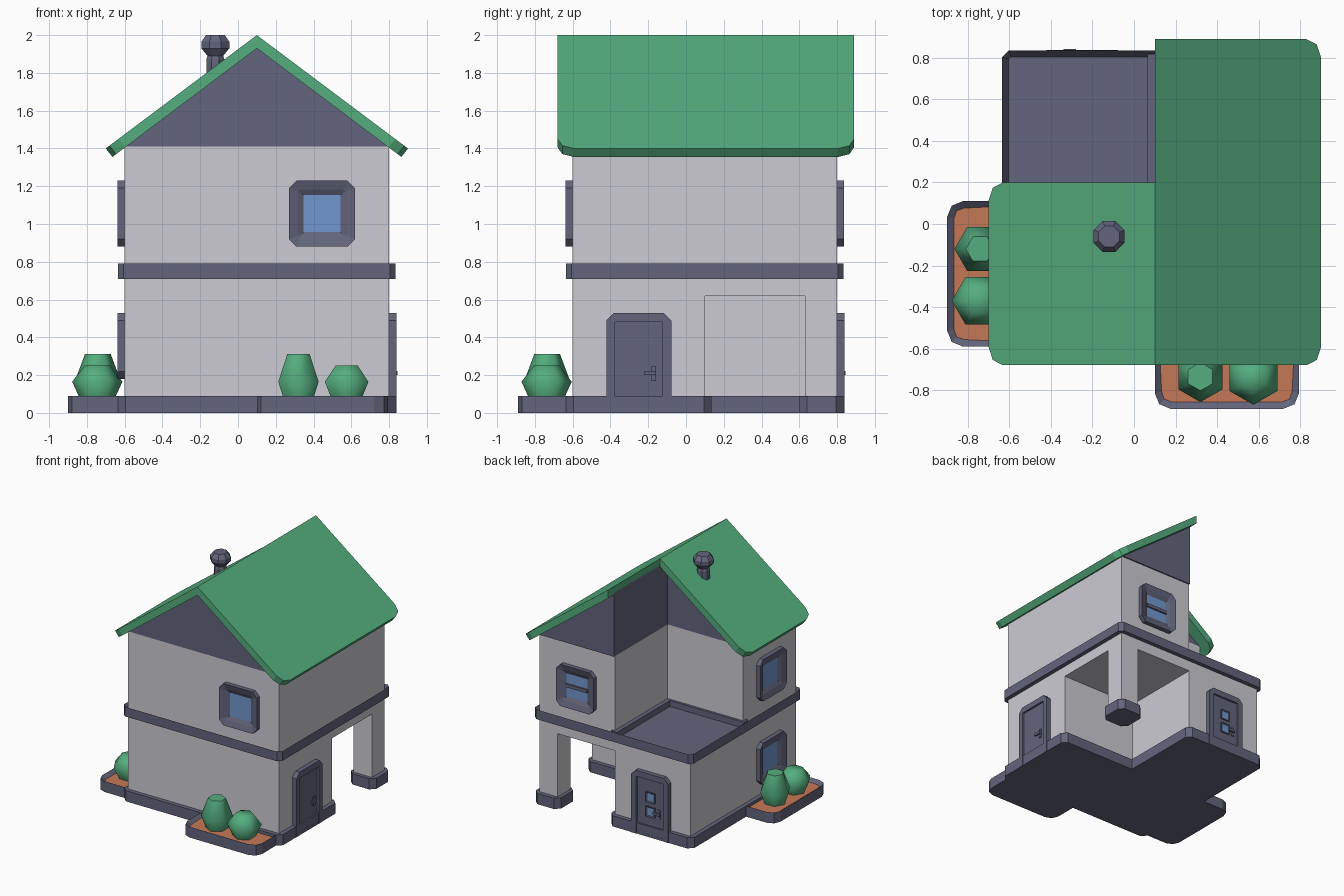
import bpy, bmesh, math
from mathutils import Matrix, Vector

cube = bpy.data.objects.get("Cube")
if cube:
    bpy.data.objects.remove(cube, do_unlink=True)


def material(name, rgb):
    m = bpy.data.materials.new(name)
    m.use_nodes = True
    m.diffuse_color = (*rgb, 1)
    m.node_tree.nodes["Principled BSDF"].inputs["Base Color"].default_value = (*rgb, 1)
    return m


WALL = material("pale grey wall", (0.60, 0.60, 0.65))
SLATE = material("slate trim", (0.125, 0.13, 0.2))
GREEN = material("leaf green", (0.09, 0.42, 0.21))
SOIL = material("terracotta soil", (0.56, 0.19, 0.095))
GLASS = material("blue glass", (0.17, 0.31, 0.62))


def upright(e):
    a, b = (v.co for v in e.verts)
    return (a - b).xy.length < 1e-4


def finish(name, bm, mats, matrix=None):
    bmesh.ops.recalc_face_normals(bm, faces=bm.faces)
    if matrix:
        bm.transform(matrix)
    me = bpy.data.meshes.new(name)
    bm.to_mesh(me)
    bm.free()
    for m in mats:
        me.materials.append(m)
    ob = bpy.data.objects.new(name, me)
    bpy.context.collection.objects.link(ob)
    return ob


def prism(name, outline, z0, z1, mat, matrix=None, pick=None, bevel=0.04,
          segments=1, recess=(), inner=None):
    """Extruded outline, with bevelled edges and a stepped recess in its top."""
    bm = bmesh.new()
    base = bm.faces.new([bm.verts.new((x, y, z0)) for x, y in outline])
    ext = bmesh.ops.extrude_face_region(bm, geom=[base])["geom"]
    bmesh.ops.translate(bm, vec=(0, 0, z1 - z0),
                        verts=[g for g in ext if isinstance(g, bmesh.types.BMVert)])
    bmesh.ops.recalc_face_normals(bm, faces=bm.faces)
    if pick:
        bmesh.ops.bevel(bm, geom=[e for e in bm.edges if pick(e)], offset=bevel,
                        segments=segments, profile=0.5, affect='EDGES')
    if recess:
        top = max(bm.faces, key=lambda f: f.calc_center_median().z)
        for width, depth in recess:
            bmesh.ops.inset_region(bm, faces=[top], thickness=width)
            bmesh.ops.translate(bm, verts=top.verts, vec=(0, 0, -depth))
        top.material_index = 1 if inner else 0
    return finish(name, bm, [mat, inner] if inner else [mat], matrix)


def rect(x0, x1, y0, y1):
    return [(x0, y0), (x1, y0), (x1, y1), (x0, y1)]


def on_wall(normal, at):
    """Local x runs along the wall, y up and z outwards."""
    n, up = Vector(normal), Vector((0, 0, 1))
    m = Matrix((up.cross(n), up, n)).transposed().to_4x4()
    m.translation = at
    return m


FRONT, BACK, SIDE_L, SIDE_R = (0, -1, 0), (0, 1, 0), (1, 0, 0), (-1, 0, 0)

# Ground floor, carport lintel and upper floor
lo, mid, hi = -0.6, 0.1, 0.8
prism("ground_walls", [(lo, lo), (hi, lo), (hi, mid), (mid, mid), (mid, hi), (lo, hi)],
      0.01, 0.72, WALL)
prism("carport_lintel", rect(mid, hi, mid, hi), 0.62, 0.72, WALL)
prism("carport_pillar", rect(0.63, hi, 0.63, hi), 0.01, 0.65, WALL)
prism("upper_walls", [(lo, lo), (hi, lo), (hi, hi), (mid, hi), (mid, mid), (lo, mid)],
      0.72, 1.41, WALL)

# Plinth, pillar foot and belt with sunken balcony floor
a, b, c = -0.635, 0.135, 0.835
prism("plinth", [(a, a), (c, a), (c, b), (b, b), (b, c), (a, c)], 0, 0.09, SLATE,
      pick=lambda e: upright(e) and (e.verts[0].co.xy - Vector((b, b))).length > 0.01)
prism("pillar_foot", rect(0.6, c, 0.6, c), 0, 0.09, SLATE, pick=upright)
prism("floor_belt", rect(a, c, a, c), 0.71, 0.79, SLATE, pick=upright, bevel=0.03,
      recess=[(0.032, 0.05)])
prism("balcony_kerb_side", rect(0.065, 0.12, 0.065, 0.82), 0.72, 0.79, SLATE)
prism("balcony_kerb_back", rect(-0.62, 0.12, 0.065, 0.12), 0.72, 0.79, SLATE)

# Slate gables
eave, peak = 1.41, 1.945
prism("main_gable", [(lo, eave), (hi, eave), (mid, peak)], -0.7, 0, SLATE,
      on_wall(FRONT, (0, lo, 0)))
prism("back_gable", [(mid, eave), (hi, eave), (mid, peak)], -0.71, 0, SLATE,
      on_wall(FRONT, (0, mid, 0)))

# Roof slopes with rounded eave corners
for name, side, y1 in (("left_roof_slope", 1, 0.89), ("right_roof_slope", -1, 0.2)):
    profile = [(mid + side * x, z) for x, z in
               ((0, 2.0), (0.8, 1.4), (0.765, 1.355), (0, 1.93))]
    prism(name, profile, -y1, 0.68, GREEN, on_wall(FRONT, (0, 0, 0)),
          pick=lambda e: all(abs(v.co.x - mid) > 0.7 for v in e.verts)
          and abs(e.verts[0].co.z - e.verts[1].co.z) < 1e-4,
          bevel=0.085, segments=2)

# Windows
for name, normal, at in (("front_window", FRONT, (0.445, lo, 1.055)),
                         ("back_window", BACK, (0.445, hi, 1.055)),
                         ("upper_side_window", SIDE_R, (lo, -0.25, 1.055)),
                         ("lower_side_window", SIDE_R, (lo, -0.25, 0.355))):
    m = on_wall(normal, at)
    prism(name, rect(-0.175, 0.175, -0.175, 0.175), -0.01, 0.037, SLATE, m, pick=upright,
          recess=[(0.05, 0.015), (0.034, 0.017)], inner=GLASS)
    if normal == BACK:
        prism("back_window_bar", rect(-0.1, 0.1, -0.014, 0.014), 0, 0.018, SLATE, m)

# Doors
for name, normal, at, glazed in (("side_door", SIDE_L, (hi, -0.25, 0), False),
                                 ("back_door", BACK, (-0.25, hi, 0), True)):
    m = on_wall(normal, at)
    w, v, h, k = 0.172, 0.125, 0.53, 0.48
    prism(name + "_frame", [(-w, 0), (-v, 0), (-v, k), (v, k), (v, 0), (w, 0), (w, h), (-w, h)],
          -0.01, 0.038, SLATE, m,
          pick=lambda e: upright(e) and e.verts[0].co.y > 0.5)
    prism(name + "_panel", rect(-v, v, 0, k), -0.01, 0.022, SLATE, m)
    prism(name + "_sill", rect(-v, v, 0, 0.02), -0.01, 0.036, SLATE, m)
    prism(name + "_handle_plate", rect(0.064, 0.09, 0.17, 0.245), 0.02, 0.03, SLATE, m)
    prism(name + "_handle_lever", rect(0.03, 0.09, 0.2, 0.222), 0.03, 0.044, SLATE, m)
    if glazed:
        for z in (0.21, 0.33):
            prism("back_door_pane", rect(-0.042, 0.042, z - 0.042, z + 0.042), 0.02, 0.032,
                  SLATE, m, recess=[(0.012, 0.006)], inner=GLASS)

# Planters
for name, box, outer in (
        ("front_planter", rect(0.1, 0.795, -0.89, -0.6), lambda p: p.y < -0.8),
        ("side_planter", rect(-0.9, -0.6, -0.59, 0.11), lambda p: p.x < -0.8)):
    prism(name, box, 0, 0.09, SLATE, bevel=0.075, segments=2,
          pick=lambda e: upright(e) and outer(e.verts[0].co),
          recess=[(0.034, 0.025)], inner=SOIL)


def lathe(name, at, rings, sides, turn, mat):
    """Stacked polygon rings with flat ends."""
    bm = bmesh.new()
    loops = []
    for r, z in rings:
        angles = [turn + math.tau * i / sides for i in range(sides)]
        loops.append([bm.verts.new((at[0] + r * math.cos(t), at[1] + r * math.sin(t), z))
                      for t in angles])
    for p, q in zip(loops, loops[1:]):
        for i in range(sides):
            j = (i + 1) % sides
            bm.faces.new((p[i], p[j], q[j], q[i]))
    bm.faces.new(loops[0])
    bm.faces.new(loops[-1])
    return finish(name, bm, [mat])


# Chimney
lathe("chimney", (-0.12, -0.06),
      [(0.052, 1.65), (0.052, 1.87), (0.045, 1.89), (0.08, 1.93), (0.08, 1.965), (0.054, 2.0)],
      8, math.pi / 8, SLATE)

# Bushes
for x, y, r, top, turn in ((0.32, -0.735, 0.123, 0.312, math.pi / 2),
                           (0.575, -0.738, 0.133, 0.25, math.pi / 2),
                           (-0.742, -0.12, 0.123, 0.312, 0),
                           (-0.745, -0.37, 0.133, 0.25, 0)):
    bush = lathe("bush", (x, y), [(0.085, 0.06), (r, 0.165), (0.068, top)], 6, turn, GREEN)
    bpy.ops.object.select_all(action='DESELECT')
    bush.select_set(True)
    bpy.context.view_layer.objects.active = bush
    bpy.ops.object.shade_smooth_by_angle(angle=math.radians(58))
